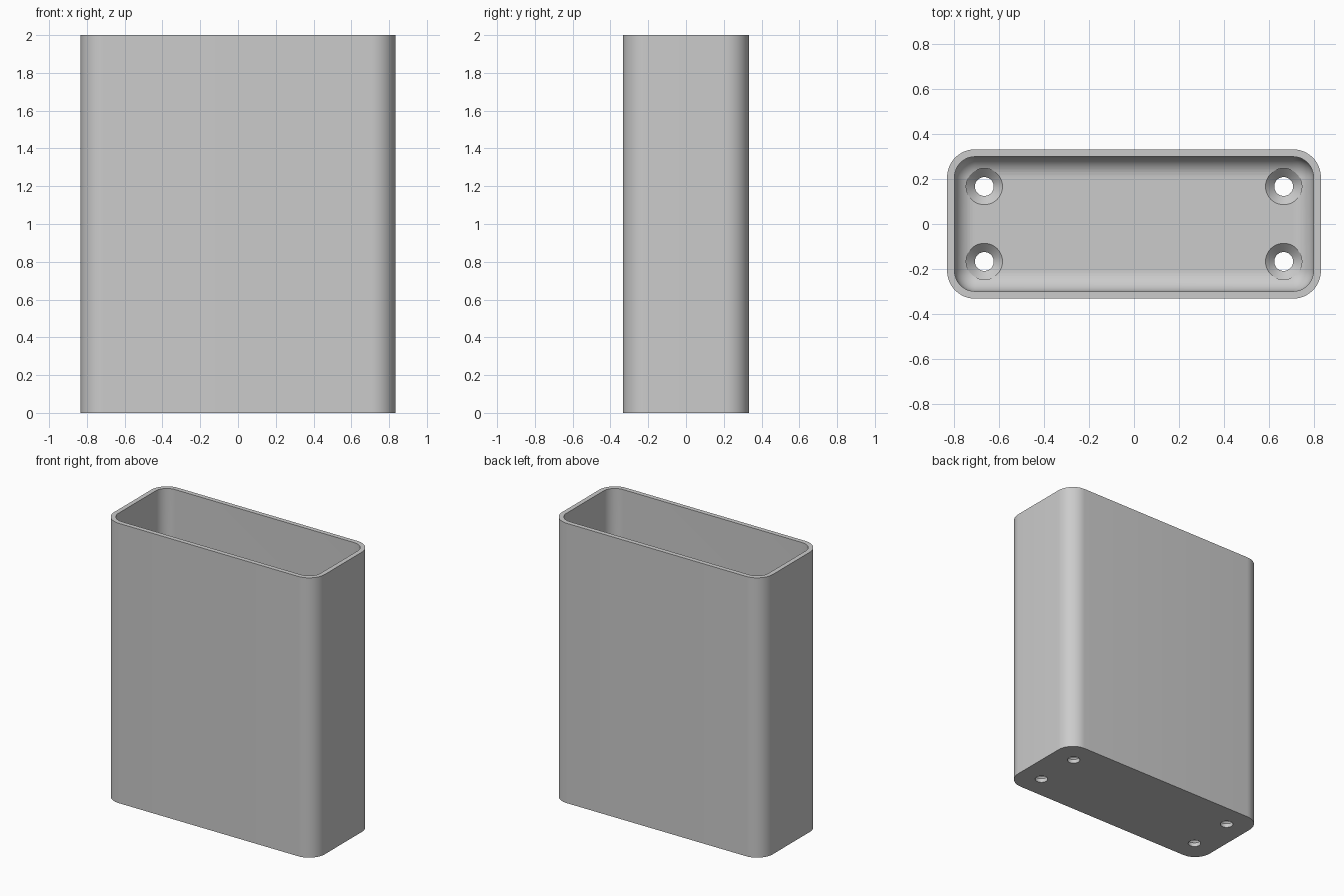
import bpy, bmesh, math

cube = bpy.data.objects.get("Cube")
if cube:
    bpy.data.objects.remove(cube)

HALF_X, HALF_Y, HEIGHT = 0.833, 0.333, 2.0
WALL, FLOOR = 0.033, 0.067
CORNER, FILLET = 0.125, 0.092
ARC_STEPS = 12

grey = bpy.data.materials.new("plain_grey")
grey.use_nodes = True
colour = (0.6, 0.6, 0.6, 1)
grey.diffuse_color = colour
grey.node_tree.nodes["Principled BSDF"].inputs["Base Color"].default_value = colour


def rounded_ring(bm, inset, z):
    """Rounded rectangle of vertices, inset from the outer wall."""
    r = max(CORNER - inset, 0)
    cx, cy = HALF_X - max(inset, 0) - r, HALF_Y - inset - r
    ring = []
    for quarter, (sx, sy) in enumerate([(1, 1), (-1, 1), (-1, -1), (1, -1)]):
        for i in range(ARC_STEPS + 1):
            a = (quarter + i / ARC_STEPS) * math.pi / 2
            ring.append(bm.verts.new((sx * cx + r * math.cos(a), sy * cy + r * math.sin(a), z)))
    return ring


def circle_ring(bm, x, y, r, z, sides=48):
    angles = [2 * math.pi * i / sides for i in range(sides)]
    return [bm.verts.new((x + r * math.cos(a), y + r * math.sin(a), z)) for a in angles]


def skin(bm, rings):
    """Join consecutive rings with quads and cap both ends."""
    for low, high in zip(rings, rings[1:]):
        for i in range(len(low)):
            j = (i + 1) % len(low)
            bm.faces.new((low[i], low[j], high[j], high[i]))
    bm.faces.new(rings[0][::-1])
    bm.faces.new(rings[-1])


def finish(bm, name):
    bmesh.ops.remove_doubles(bm, verts=bm.verts, dist=0.0001)
    bmesh.ops.recalc_face_normals(bm, faces=bm.faces)
    mesh = bpy.data.meshes.new(name)
    bm.to_mesh(mesh)
    bm.free()
    mesh.materials.append(grey)
    obj = bpy.data.objects.new(name, mesh)
    bpy.context.collection.objects.link(obj)
    return obj


# Open box: outer wall, rim, inner wall, then the rounded edge down to the floor
bm = bmesh.new()
rings = [rounded_ring(bm, 0, 0), rounded_ring(bm, 0, HEIGHT), rounded_ring(bm, WALL, HEIGHT)]
for i in range(ARC_STEPS + 1):
    a = i / ARC_STEPS * math.pi / 2
    rings.append(rounded_ring(bm, WALL + FILLET * (1 - math.cos(a)),
                              FLOOR + FILLET * (1 - math.sin(a))))
skin(bm, rings)
box = finish(bm, "open_box")

# Countersunk screw holes near the floor corners
bm = bmesh.new()
HOLE, HEAD = 0.042, 0.081
for x in (-0.667, 0.667):
    for y in (-0.167, 0.167):
        skin(bm, [circle_ring(bm, x, y, r, z) for r, z in
                  ((HOLE, -0.1), (HOLE, FLOOR - HEAD + HOLE), (HEAD, FLOOR), (HEAD, FLOOR + 0.2))])
cutter = finish(bm, "screw_hole_cutter")
cutter.hide_render = True

cut = box.modifiers.new("screw_holes", "BOOLEAN")
cut.operation = "DIFFERENCE"
cut.solver = "EXACT"
cut.object = cutter
bpy.context.view_layer.objects.active = box
box.select_set(True)
bpy.ops.object.modifier_apply(modifier=cut.name)
bpy.data.objects.remove(cutter)
bpy.ops.object.shade_smooth_by_angle(angle=math.radians(30))
